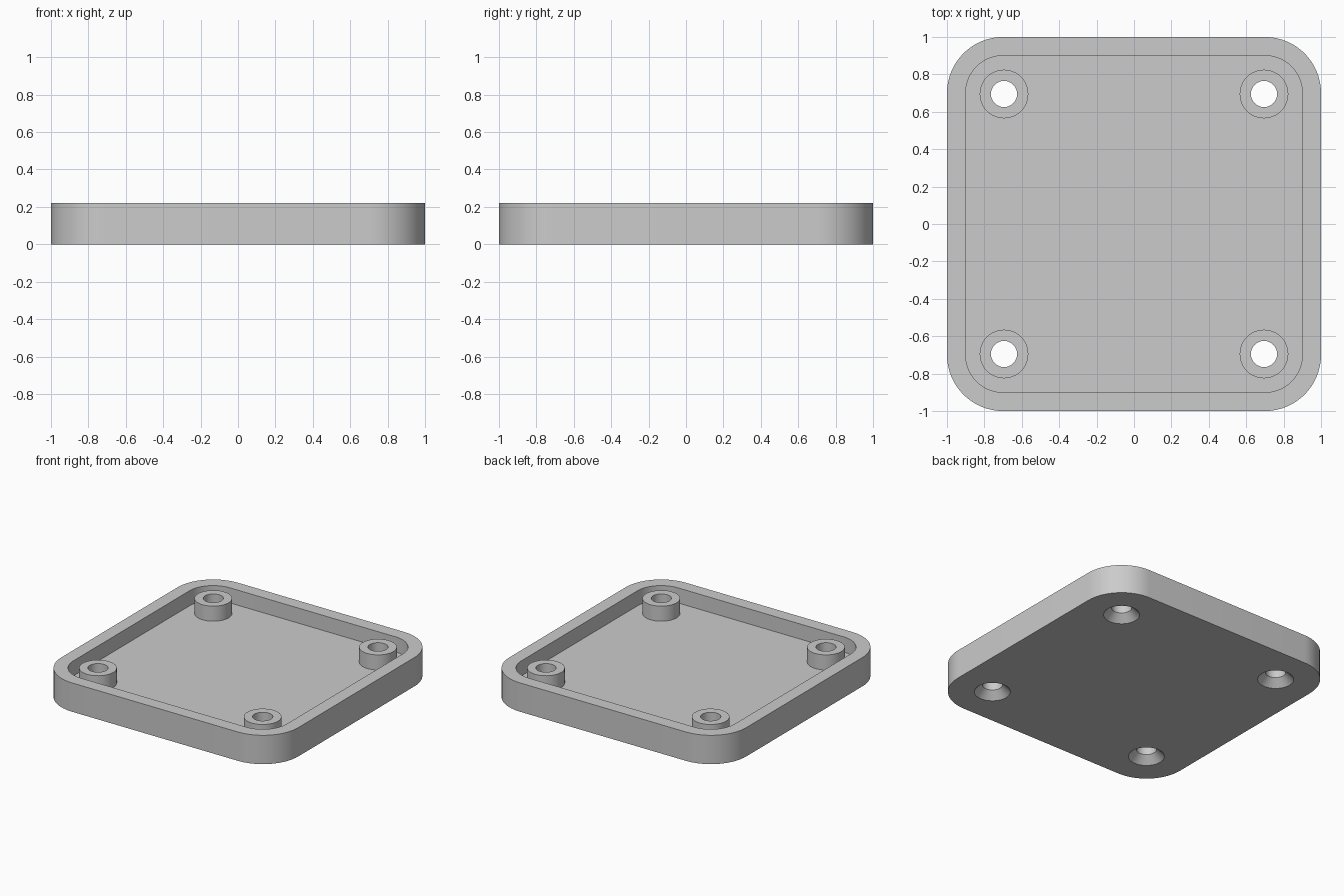
import bpy
import bmesh
from math import cos, sin, pi, radians

if "Cube" in bpy.data.objects:
    bpy.data.objects.remove(bpy.data.objects["Cube"])

HEIGHT, FLOOR, WALL, CORNER = 0.22, 0.105, 0.1, 0.3
POST = 0.695
POST_R, HOLE_R, SINK_R = 0.13, 0.07, 0.125

grey = bpy.data.materials.new("plain_grey")
grey.use_nodes = True
colour = (0.6, 0.6, 0.6, 1)
grey.diffuse_color = colour
grey.node_tree.nodes["Principled BSDF"].inputs["Base Color"].default_value = colour


def rounded_square(half, radius, steps=16):
    """Outline points of a square with round corners."""
    c = half - radius
    points = []
    for k, (sx, sy) in enumerate([(1, 1), (-1, 1), (-1, -1), (1, -1)]):
        for i in range(steps + 1):
            a = pi / 2 * (k + i / steps)
            points.append((sx * c + radius * cos(a), sy * c + radius * sin(a)))
    return points


def circle(x, y, r, steps=48):
    return [(x + r * cos(2 * pi * i / steps), y + r * sin(2 * pi * i / steps))
            for i in range(steps)]


def loft(name, sections):
    """Closed solid through a stack of (outline, z) sections."""
    bm = bmesh.new()
    rings = [[bm.verts.new((x, y, z)) for x, y in outline] for outline, z in sections]
    bm.faces.new(rings[0][::-1])
    bm.faces.new(rings[-1])
    for low, high in zip(rings, rings[1:]):
        n = len(low)
        for i in range(n):
            j = (i + 1) % n
            bm.faces.new((low[i], low[j], high[j], high[i]))
    mesh = bpy.data.meshes.new(name)
    bm.to_mesh(mesh)
    bm.free()
    mesh.materials.append(grey)
    ob = bpy.data.objects.new(name, mesh)
    bpy.context.collection.objects.link(ob)
    return ob


def combine(target, tool, operation):
    """Apply a boolean and drop the tool."""
    mod = target.modifiers.new("combine", "BOOLEAN")
    mod.operation, mod.object, mod.solver = operation, tool, "EXACT"
    bpy.context.view_layer.objects.active = target
    bpy.ops.object.modifier_apply(modifier=mod.name)
    bpy.data.objects.remove(tool)


# Shallow tray: outer block with a pocket
outer = rounded_square(1, CORNER)
inner = rounded_square(1 - WALL, CORNER - WALL)
tray = loft("tray", [(outer, 0), (outer, HEIGHT)])
combine(tray, loft("pocket_cutter", [(inner, FLOOR), (inner, HEIGHT + 0.1)]), "DIFFERENCE")

# Screw posts with through holes, countersunk underneath
for sx in (-1, 1):
    for sy in (-1, 1):
        x, y = sx * POST, sy * POST
        ring = circle(x, y, POST_R)
        combine(tray, loft("screw_post", [(ring, FLOOR / 2), (ring, HEIGHT)]), "UNION")
        hole = circle(x, y, HOLE_R)
        slope = SINK_R - HOLE_R
        drop = 0.02
        combine(tray, loft("hole_cutter", [
            (circle(x, y, SINK_R + drop), -drop),
            (hole, slope),
            (hole, HEIGHT + 0.1)]), "DIFFERENCE")

# Smooth curved walls, crisp edges
bpy.ops.object.select_all(action="DESELECT")
tray.select_set(True)
bpy.context.view_layer.objects.active = tray
bpy.ops.object.shade_smooth_by_angle(angle=radians(30))
